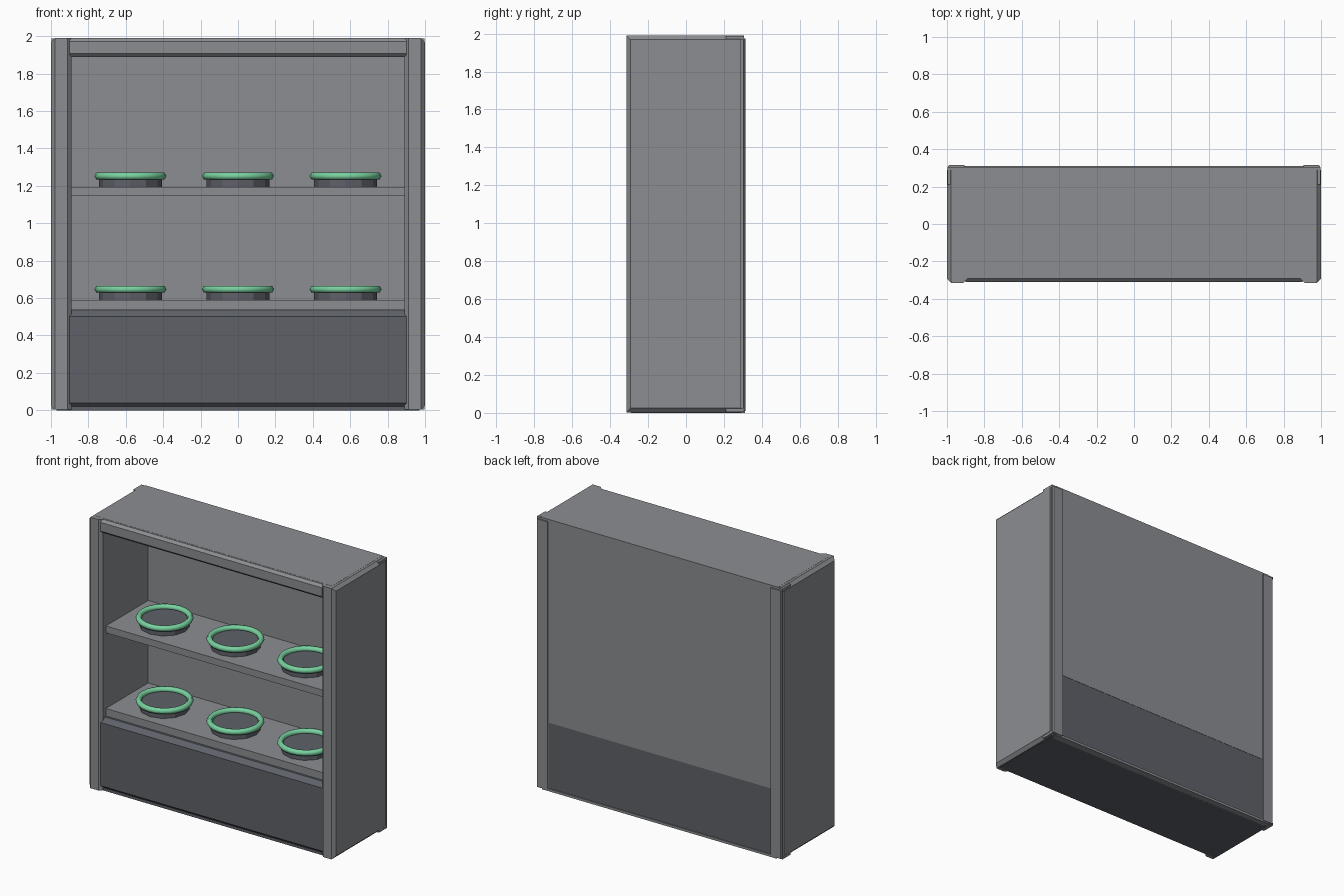
import bpy, bmesh
from mathutils import Vector

cube = bpy.data.objects.get("Cube")
if cube:
    bpy.data.objects.remove(cube, do_unlink=True)


def material(name, rgb):
    m = bpy.data.materials.new(name)
    m.use_nodes = True
    color = (*rgb, 1)
    m.diffuse_color = color
    m.node_tree.nodes["Principled BSDF"].inputs["Base Color"].default_value = color
    return m


GREY = material("cabinet grey", (0.26, 0.27, 0.285))
DARK = material("dark slate", (0.112, 0.12, 0.14))
GREEN = material("mint green", (0.19, 0.64, 0.35))


def box(name, lo, hi, mat, chamfer=0, pick=None, mirror=False):
    """Box between two corners; edges whose midpoint passes pick are chamfered."""
    lo, hi = Vector(lo), Vector(hi)
    bm = bmesh.new()
    bmesh.ops.create_cube(bm, size=1)
    for v in bm.verts:
        v.co = Vector([(a + b) / 2 + c * (b - a) for a, b, c in zip(lo, hi, v.co)])
    if chamfer:
        edges = [e for e in bm.edges if pick((e.verts[0].co + e.verts[1].co) / 2)]
        bmesh.ops.bevel(bm, geom=edges, offset=chamfer, segments=1, affect='EDGES')
    me = bpy.data.meshes.new(name)
    bm.to_mesh(me)
    bm.free()
    ob = bpy.data.objects.new(name, me)
    bpy.context.collection.objects.link(ob)
    me.materials.append(mat)
    if mirror:
        ob.modifiers.new("mirror", 'MIRROR')
    return ob


FRONT, BACK, TOP = -0.315, 0.29, 1.99


def front_edge(m):
    return m.y < -0.29 and abs(m.x) < 0.1


# Side walls with chamfered outer and front edges
box("side_walls", (0.89, FRONT, 0.003), (1, BACK, TOP), GREY, 0.022,
    lambda m: (m.x > 0.99 and m.y < 0.28) or (m.y < -0.31 and 0.02 < m.z < 1.95),
    mirror=True)

# Rear corner trims
box("rear_posts", (0.905, 0.30, 0.01), (0.995, 0.315, 1.975), GREY, 0.008,
    lambda m: m.x > 0.99 and m.y > 0.31, mirror=True)
box("rear_post_spacers", (0.9, 0.28, 0.015), (0.985, 0.305, 1.975), GREY, mirror=True)
for label, z in (("upper", 1.968), ("lower", 0.004)):
    box(label + "_rear_corners", (0.95, 0.21, z), (0.997, 0.305, z + 0.02), GREY, mirror=True)

# Top, header beam and rear wall
box("top_panel", (-0.96, -0.28, 1.94), (0.96, 0.305, TOP + 0.001), GREY)
box("header_beam", (-0.9, -0.31, 1.89), (0.9, -0.24, TOP), GREY, 0.018, front_edge)
box("rear_wall", (-0.91, 0.23, 0.5), (0.91, 0.305, TOP), GREY)
box("rear_bottom_rail", (-0.95, 0.26, 0), (0.95, 0.31, 0.018), GREY)

# Dark plinth and underside
box("plinth", (-0.906, -0.305, 0.006), (0.906, 0.303, 0.533), DARK, 0.032, front_edge)
box("underside", (-0.97, -0.29, 0), (0.97, 0.27, 0.02), DARK)

# Shelves, each carrying three round holders with a coloured rim
for label, z, thick in (("lower", 0.59, 0.055), ("upper", 1.195, 0.05)):
    box(label + "_shelf", (-0.895, -0.26, z - thick), (0.895, 0.24, z), GREY)
    for side, x in (("right", -0.575), ("middle", 0), ("left", 0.575)):
        bpy.ops.mesh.primitive_cylinder_add(vertices=12, radius=0.168, depth=0.05,
                                            location=(x, -0.03, z + 0.023))
        holder = bpy.context.object
        holder.name = f"{label}_{side}_holder"
        holder.data.materials.append(DARK)
        bpy.ops.mesh.primitive_torus_add(major_segments=24, minor_segments=6,
                                         major_radius=0.172, minor_radius=0.021,
                                         location=(x, -0.03, z + 0.057))
        rim = bpy.context.object
        rim.name = f"{label}_{side}_rim"
        rim.data.materials.append(GREEN)
        bpy.ops.object.shade_smooth()
